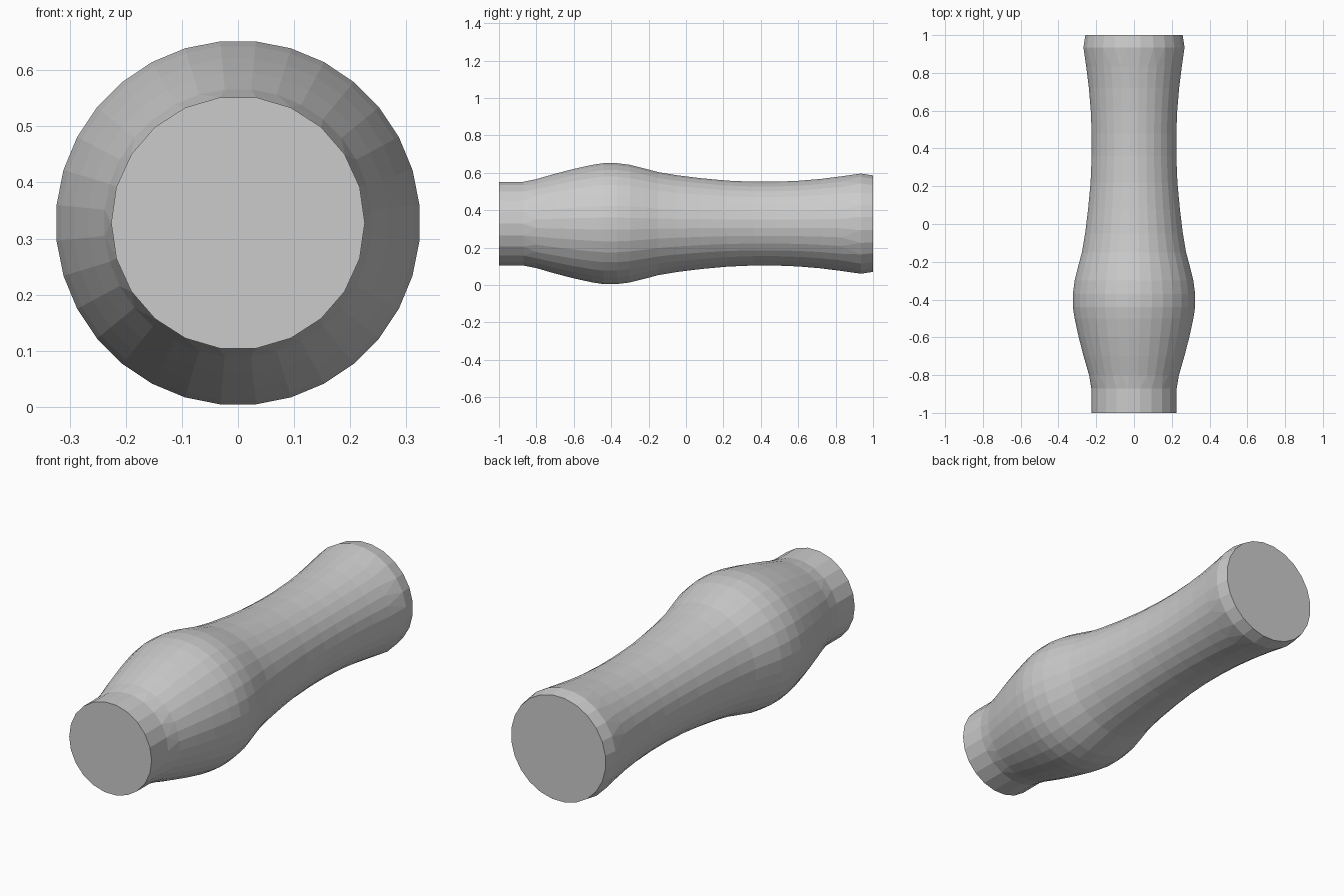
import bpy, bmesh
from math import sin, cos, pi

if "Cube" in bpy.data.objects:
    bpy.data.objects.remove(bpy.data.objects["Cube"])

CENTRE_Z = 0.328

def ring(bm, y, r, sides):
    """Closed loop of edges around the long axis."""
    vs = []
    for i in range(sides):
        a = 2 * pi * (i + 0.5) / sides + pi / 2
        vs.append(bm.verts.new((r * cos(a), y, CENTRE_Z + r * sin(a))))
    return [bm.edges.new((vs[i], vs[(i + 1) % sides])) for i in range(sides)], vs

def lathe(name, profile):
    """Bridge rings of (y, radius, sides), capping only the two end rings."""
    bm = bmesh.new()
    rings = [ring(bm, *p) for p in profile]
    for (a, _), (b, _) in zip(rings, rings[1:]):
        bmesh.ops.bridge_loops(bm, edges=a + b)
    bm.faces.new(rings[0][1])
    bm.faces.new(rings[-1][1])
    bmesh.ops.recalc_face_normals(bm, faces=bm.faces)
    mesh = bpy.data.meshes.new(name)
    bm.to_mesh(mesh)
    bm.free()
    obj = bpy.data.objects.new(name, mesh)
    bpy.context.collection.objects.link(obj)
    return obj

# socket inside the front: cavity floor, wide wall, narrow throat
socket = [(-0.35, 0.185, 22), (-0.93, 0.185, 22), (-0.93, 0.15, 22), (-1, 0.15, 22)]

# front collar
collar = [(-1, 0.226, 22), (-0.87, 0.226, 22)]

# swelling grip, waist and flared end
body = [(y, r, 32) for y, r in (
    (-0.80, 0.239), (-0.70, 0.268), (-0.60, 0.294), (-0.50, 0.316),
    (-0.44, 0.325), (-0.37, 0.325), (-0.30, 0.316), (-0.22, 0.296),
    (-0.15, 0.277), (-0.05, 0.260), (0.08, 0.244), (0.22, 0.231),
    (0.36, 0.225), (0.48, 0.225), (0.60, 0.230), (0.72, 0.240),
    (0.83, 0.254))]

# bevelled back rim
rim = [(0.935, 0.270, 24), (1, 0.260, 24)]

lathe("handle", socket + collar + body + rim)
